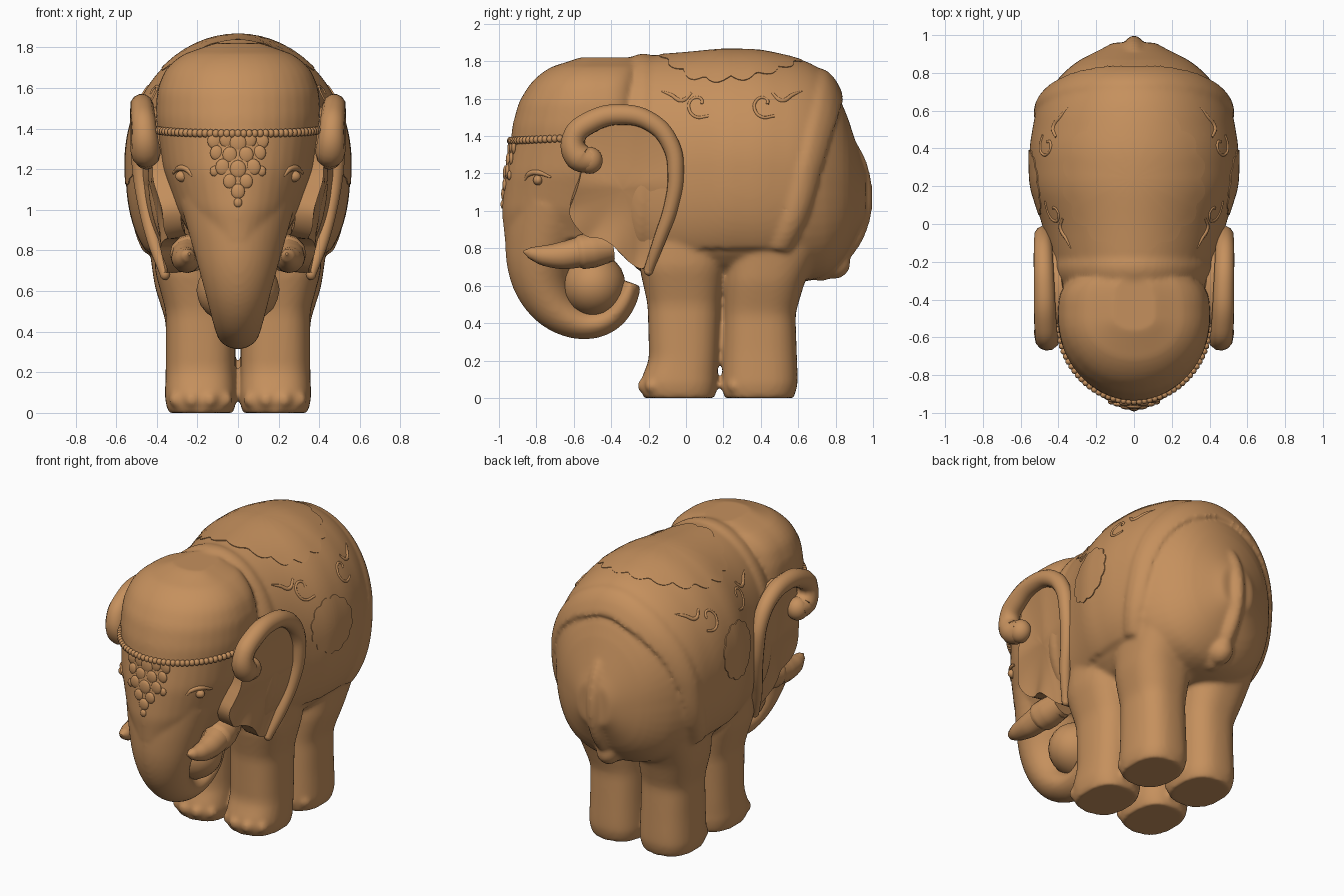
import bpy, bmesh, math
from mathutils import Vector, Matrix

if "Cube" in bpy.data.objects:
    bpy.data.objects.remove(bpy.data.objects["Cube"])

clay = bpy.data.materials.new("warm clay")
clay.diffuse_color = (0.56, 0.28, 0.11, 1)
clay.use_nodes = True
clay.node_tree.nodes["Principled BSDF"].inputs["Base Color"].default_value = clay.diffuse_color
TAU = 2 * math.pi


def finish(ob, angle=40):
    """Apply modifiers, fix normals, shade smooth and colour."""
    bpy.ops.object.select_all(action='DESELECT')
    ob.select_set(True)
    bpy.context.view_layer.objects.active = ob
    bpy.ops.object.convert(target='MESH')
    ob = bpy.context.view_layer.objects.active
    bm = bmesh.new()
    bm.from_mesh(ob.data)
    bmesh.ops.recalc_face_normals(bm, faces=bm.faces)
    bm.to_mesh(ob.data)
    bm.free()
    ob.data.materials.clear()
    ob.data.materials.append(clay)
    bpy.ops.object.shade_smooth_by_angle(angle=math.radians(angle))
    return ob


def add(name, data, mirror=False, solid=0):
    ob = bpy.data.objects.new(name, data)
    bpy.context.collection.objects.link(ob)
    if solid:
        m = ob.modifiers.new("thickness", 'SOLIDIFY')
        m.thickness, m.offset = solid, 0
    if mirror:
        ob.modifiers.new("mirror", 'MIRROR').use_mirror_merge = False
    return ob


def to_mesh(name, bm):
    me = bpy.data.meshes.new(name)
    bm.to_mesh(me)
    bm.free()
    return me


def grid(bm, rows, closed=False, first=False, last=False):
    """Skin rows of points with quads, with optional end caps."""
    vs = [[bm.verts.new(p) for p in r] for r in rows]
    n = len(rows[0])
    for a, b in zip(vs, vs[1:]):
        for i in range(n if closed else n - 1):
            j = (i + 1) % n
            bm.faces.new((a[i], a[j], b[j], b[i]))
    if first:
        bm.faces.new(vs[0][::-1])
    if last:
        bm.faces.new(vs[-1])


def power(c, e):
    return math.copysign(abs(c) ** e, c)


def ring(c, u, v, n=2.0, count=40):
    """Superellipse around c with half axes u and v."""
    return [Vector(c) + Vector(u) * power(math.cos(TAU * i / count), 2 / n)
            + Vector(v) * power(math.sin(TAU * i / count), 2 / n) for i in range(count)]


def sample(table, k, win):
    """Smoothed interpolation of a table keyed by its first column."""
    out = [0] * (len(table[0]) - 1)
    for d in (-1, -.5, 0, .5, 1):
        q = min(max(k + d * win, table[0][0]), table[-1][0])
        a, b = next((a, b) for a, b in zip(table, table[1:]) if q <= b[0])
        f = (q - a[0]) / (b[0] - a[0])
        out = [o + (x + (y - x) * f) / 5 for o, x, y in zip(out, a[1:], b[1:])]
    return out


def blobs(name, items, mirror=False):
    bm = bmesh.new()
    for loc, size in items:
        bmesh.ops.create_icosphere(bm, subdivisions=3 if max(size) > .03 else 2, radius=1,
                                   matrix=Matrix.Translation(loc) @ Matrix.Diagonal((*size, 1)))
    return finish(add(name, to_mesh(name, bm), mirror), 80)


def tube(name, paths, mirror=False):
    """Smooth round tubes through (x, y, z, radius) points."""
    cu = bpy.data.curves.new(name, 'CURVE')
    cu.dimensions, cu.bevel_depth, cu.bevel_resolution = '3D', 1, 4
    cu.resolution_u, cu.use_fill_caps = 6, True
    for pts in paths:
        sp = cu.splines.new('BEZIER')
        sp.bezier_points.add(len(pts) - 1)
        for bp, p in zip(sp.bezier_points, pts):
            bp.co, bp.radius = p[:3], p[3]
            bp.handle_left_type = bp.handle_right_type = 'AUTO'
    return finish(add(name, cu, mirror), 60)


# Torso sections: y, half width, bottom, top
BODY = [(-.45, .30, .90, 1.68), (-.3, .39, .72, 1.79), (-.2, .425, .64, 1.815), (0, .47, .62, 1.83),
        (.2, .535, .62, 1.85), (.4, .54, .62, 1.845), (.6, .505, .62, 1.80), (.7, .455, .63, 1.755),
        (.8, .38, .68, 1.66), (.88, .28, .8, 1.47), (.93, .18, .9, 1.31), (.96, .06, 1.0, 1.15)]
# Head sections: z, front y, half width, back y
HEAD = [(.85, -.97, .22, -.5), (1.0, -.985, .305, -.42), (1.2, -.97, .37, -.28), (1.38, -.935, .395, -.25),
        (1.45, -.93, .405, -.25), (1.58, -.895, .40, -.25), (1.68, -.835, .365, -.25),
        (1.75, -.76, .30, -.25), (1.80, -.66, .2, -.25), (1.82, -.52, .07, -.3)]
TOP, LOW = 2.0, 2.6  # roundness above and below the widest line


def section(y, off=0):
    w, lo, hi = sample(BODY, y, .05)
    return w + off, (lo + hi) / 2, (hi - lo) / 2 + off


def body_point(y, t, off=0):
    w, c, h = section(y, off)
    e = 2 / (TOP if math.cos(t) >= 0 else LOW)
    return Vector((w * power(math.sin(t), e), y, c + h * power(math.cos(t), e)))


def side_x(y, z, off):
    w, c, h = section(y, off)
    n = TOP if z > c else LOW
    return w * max(0, 1 - abs((z - c) / h) ** n) ** (1 / n)


def top_z(x, y, off):
    w, c, h = section(y, off)
    return c + h * max(0, 1 - abs(x / w) ** TOP) ** (1 / TOP)


def face_y(x, z):
    f, w, _ = sample(HEAD, z, .03)
    return -.5 + (f + .5) * math.sqrt(max(0, 1 - (x / w) ** 2))


# Torso
bm = bmesh.new()
grid(bm, [[body_point(-.45 + 1.41 * i / 47, TAU * j / 48) for j in range(48)] for i in range(48)], True, True, True)
# Head, square at the neck
rows = []
for i in range(40):
    z = .85 + .97 * i / 39
    f, w, b = sample(HEAD, z, .025)
    front, back = ring((0, 0, 0), (w, 0, 0), (0, 1, 0)), ring((0, 0, 0), (w, 0, 0), (0, 1, 0), 3.5)
    rows.append([Vector((p.x, -.5 - p.y * (f + .5), z)) if p.y < 0 else Vector((q.x, -.5 + q.y * (b + .5), z))
                 for p, q in zip(front, back)])
    rows[-1] = [Vector((p.x, min(p.y, 9) if p.y > -.5 else p.y, p.z)) for p in rows[-1]]
    rows[-1] = [Vector((p.x, -.5 + (f + .5) * -u.y, z)) if u.y < 0 else p for p, u in zip(rows[-1], front)]
grid(bm, rows, True, True, True)
# Trunk: step, y, z, thickness, half width
TRUNK = [(0, -.70, 1.05, .25, .29), (1, -.755, .84, .222, .23), (2, -.785, .68, .175, .185),
         (3, -.745, .53, .135, .145), (4, -.65, .425, .1, .118), (5, -.52, .38, .075, .1), (6, -.40, .42, .07, .11),
         (7, -.325, .52, .068, .125), (8, -.285, .63, .05, .11)]
path = [sample(TRUNK, i / 5, .45) for i in range(41)]
rows = []
for i, (y, z, r, w) in enumerate(path):
    a, b = path[max(0, i - 1)], path[min(40, i + 1)]
    d = Vector((0, b[0] - a[0], b[1] - a[1])).normalized()
    rows.append(ring((0, y, z), (w, 0, 0), Vector((0, -d.z, d.y)) * r, 1.85))
grid(bm, rows, True, True, True)
# Legs: z, centre y, depth, centre x, width
FRONT = [(0, -.035, .185, .183, .155), (.05, -.04, .208, .183, .178), (.11, -.035, .203, .183, .176),
         (.2, -.012, .185, .183, .172), (.5, -.01, .195, .185, .17), (.7, -.02, .23, .21, .2), (.95, 0, .22, .23, .18)]
REAR = [(0, .39, .18, .183, .155), (.05, .393, .204, .183, .178), (.12, .395, .202, .183, .176),
        (.25, .395, .197, .183, .172), (.45, .395, .19, .185, .17), (.62, .42, .215, .21, .2), (.9, .5, .28, .23, .22)]
for leg in (FRONT, REAR):
    for s in (1, -1):
        steps = [sample(leg, leg[-1][0] * i / 24, .03) for i in range(25)]
        grid(bm, [ring((s * xc, yc, leg[-1][0] * i / 24), (rx, 0, 0), (0, ry, 0), 2.5)
                  for i, (yc, ry, xc, rx) in enumerate(steps)], True, True, True)
bmesh.ops.recalc_face_normals(bm, faces=bm.faces)
body = add("body", to_mesh("body", bm))

# Saddle blanket with raised borders
BACK = [(0, .81), (.2, .81), (.4, .78), (.65, .71), (.85, .62), (1, .54)]
bm = bmesh.new()
rows = []
for i in range(-44, 45):
    u = i / 44
    yb = sample(BACK, abs(u), .05)[0]
    row = []
    for j in range(61):
        v = j / 60
        y = -.31 + (yb + .31) * v
        edge = max(math.exp(-((v - .95) / .04) ** 4), math.exp(-((v - .05) / .05) ** 4))
        _, c, h = section(y)
        k = min(1, (c - .80) / h)
        row.append(body_point(y, u * math.acos(-k ** (LOW / 2)), -.02 + .02 * edge))
    rows.append(row)
grid(bm, rows)
blanket = finish(add("blanket", to_mesh("blanket", bm), solid=.07))

# Tail ridge on the rump, tassel and toes
tail = tube("tail", [[(0, .82, 1.42, .045), (0, .915, 1.25, .052), (0, .95, 1.06, .048), (0, .925, .91, .045),
                      (0, .865, .80, .045), (0, .80, .73, .04)]])
tassel = blobs("tail_tassel", [((0, .79, .72), (.075, .09, .085)), ((0, .72, .67), (.055, .07, .045))])
toe_items = []
for cy, ry in ((-.035, .19), (.395, .175)):
    for a in (-50, -17, 17, 50):
        t = math.radians(a)
        toe_items.append(((.183 + .15 * math.sin(t), cy - ry * math.cos(t) ** .6, .065), (.042, .04, .042)))
toes = blobs("toes", toe_items, True)

# Fuse into one soft form
bpy.ops.object.select_all(action='DESELECT')
for ob in (body, blanket, tail, tassel, toes):
    ob.select_set(True)
bpy.context.view_layer.objects.active = body
bpy.ops.object.join()
rm = body.modifiers.new("fuse", 'REMESH')
rm.mode, rm.voxel_size = 'VOXEL', .014
sm = body.modifiers.new("soften", 'SMOOTH')
sm.factor, sm.iterations = .5, 7
finish(body, 80)


def scalloped(name, place, ru, rv, lobes, mirror):
    """Thin scalloped plate laid on the blanket."""
    bm = bmesh.new()
    rows = []
    for s in (.02, .15, .3, .45, .6, .75, .88, 1):
        rows.append([])
        for i in range(120):
            a = TAU * i / 120
            r = s * (.92 + .08 * abs(math.sin(lobes * a / 2)))
            rows[-1].append(place(ru * r * math.cos(a), rv * r * math.sin(a)))
    grid(bm, rows, True, True)
    finish(add(name, to_mesh(name, bm), mirror, .009), 35)


scalloped("side_medallion", lambda a, b: (side_x(.22 + a, 1.3 + b, .016), .22 + a, 1.3 + b), .175, .18, 12, True)
scalloped("top_medallion", lambda a, b: (a, .24 + b, top_z(a, .24 + b, .015)), .38, .39, 16, False)

# Scrollwork with curling wings on the blanket
scrolls = []
for cy, d in ((.07, -1), (.42, 1)):
    scrolls.append([(cy + (.015 + .011 * k) * math.cos(k * .9), 1.57 + (.015 + .011 * k) * math.sin(k * .9), .008)
                    for k in range(7)])
    scrolls.append([(cy + d * a, 1.57 + b, r) for a, b, r in
                    ((.04, .06, .007), (.09, .02, .012), (.15, .05, .01), (.2, .07, .004))])
tube("scrollwork", [[(side_x(y, z, .014), y, z, r) for y, z, r in p] for p in scrolls], True)

# Ears: cupped plate with a rolled rim ending in a curl
RIM = [(.45, -.505, 1.27, .065), (.455, -.575, 1.29, .075), (.462, -.60, 1.39, .062), (.47, -.51, 1.475, .06),
       (.475, -.35, 1.515, .056), (.48, -.18, 1.47, .052), (.482, -.08, 1.35, .048), (.478, -.055, 1.2, .044),
       (.455, -.078, 1.03, .04), (.415, -.14, .85, .034), (.36, -.2, .685, .026)]
LOBE = [(-.27, .70), (-.34, .76), (-.42, .85), (-.52, .86), (-.59, .91), (-.63, 1.0), (-.60, 1.09), (-.56, 1.2), (-.56, 1.32)]


def ear_x(y, z):
    return .46 - .26 * max(0, 1.15 - z) - .2 * max(0, -y - .3)


outline = [(p[1], p[2]) for p in RIM[3:]] + LOBE
for _ in range(2):  # round the outline by corner cutting
    outline = [(a[0] * f + b[0] * (1 - f), a[1] * f + b[1] * (1 - f))
               for a, b in zip(outline, outline[1:] + outline[:1]) for f in (.75, .25)]
bm = bmesh.new()
rows = []
for s in (.02, .15, .3, .45, .6, .75, .88, 1):
    rows.append([])
    for y, z in outline:
        py, pz = -.33 + (y + .33) * s, 1.12 + (z - 1.12) * s
        fold = .012 * s * math.sin(22 * (py - .5 * pz)) * min(1, max(0, (1.1 - pz) * 5))
        rows[-1].append((ear_x(py, pz) - .03 - .035 * (1 - s * s) + fold, py, pz))
grid(bm, rows, True, True)
finish(add("ear", to_mesh("ear", bm), True, .09), 60)
tube("ear_rim", [RIM], True)
blobs("ear_curl", [((.45, -.515, 1.27), (.065, .07, .072)), ((.36, -.2, .683), (.026, .026, .03))], True)

# Tusks with cuffs, and the ball held by the trunk
tube("tusk", [[(.22, -.42, .80, .08), (.245, -.56, .78, .082), (.255, -.66, .762, .074),
               (.255, -.76, .762, .055), (.245, -.83, .775, .033), (.24, -.868, .783, .006)]], True)
tube("tusk_cuff", [[(.22, -.40, .81, .08), (.235, -.50, .79, .094), (.245, -.56, .78, .092),
                    (.247, -.59, .775, .075)]], True)
blobs("ball", [((0, -.495, .605), (.205, .172, .172))])

# Beaded headband
beads = []
for i in range(-25, 26):
    a = i / 25 * math.radians(98)
    beads.append(((.404 * math.sin(a), -.5 - .44 * math.cos(a), 1.395 - .02 * math.cos(a)), (.018, .018, .021)))
blobs("headband", beads)

# Forehead pendant
pend = [(0, 1.33, .035), (.055, 1.345, .03), (.115, 1.34, .03), (.105, 1.28, .027), (.04, 1.27, .03),
        (.075, 1.21, .03), (.115, 1.19, .02), (0, 1.2, .033), (.04, 1.14, .027), (0, 1.09, .028), (0, 1.035, .018)]
blobs("forehead_pendant", [((s * x, face_y(x, z) + .004, z), (r * 1.2, .014, r * 1.35))
                           for x, z, r in pend for s in ((1, -1) if x else (1,))])

# Eyes with lids
blobs("eye", [((.275, face_y(.275, 1.165) + .012, 1.165), (.034, .026, .028))], True)
tube("eyelid", [[(x, face_y(x, z) + .006, z, r) for x, z, r in
                 ((.225, 1.165, .006), (.25, 1.197, .014), (.285, 1.205, .015), (.318, 1.18, .006))]], True)
